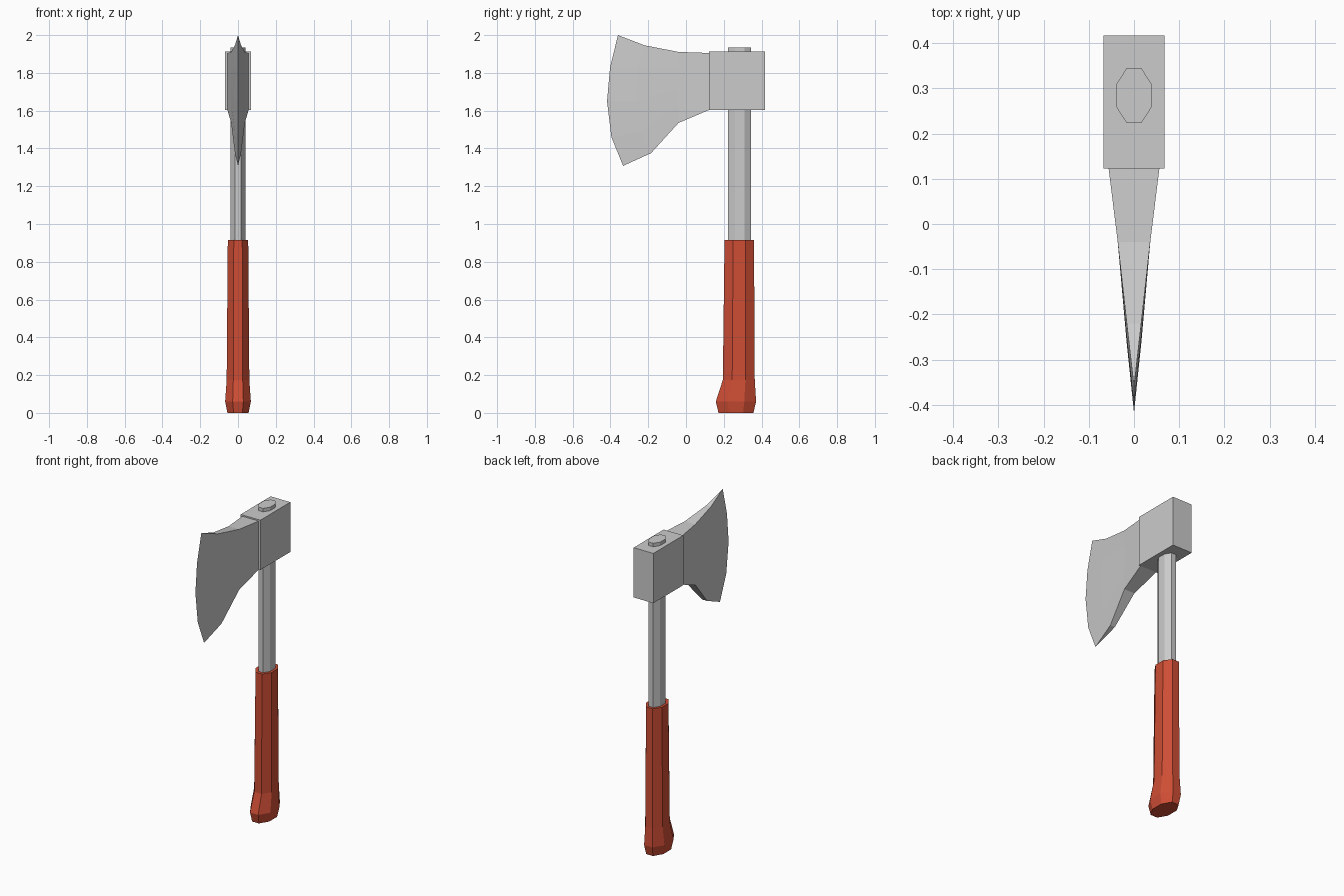
import bpy, bmesh, math

if "Cube" in bpy.data.objects:
    bpy.data.objects.remove(bpy.data.objects["Cube"])


def make_object(name, verts, faces, material=None):
    mesh = bpy.data.meshes.new(name)
    mesh.from_pydata(verts, [], faces)
    bm = bmesh.new()
    bm.from_mesh(mesh)
    bmesh.ops.recalc_face_normals(bm, faces=bm.faces)
    bm.to_mesh(mesh)
    bm.free()
    obj = bpy.data.objects.new(name, mesh)
    bpy.context.collection.objects.link(obj)
    if material:
        mesh.materials.append(material)
    return obj


def octagon_loft(name, sections, material=None):
    """Sections are (z, half width in x, y min, y max) of a flat-sided octagon."""
    verts, faces, n = [], [], 8
    k = 1 / math.cos(math.pi / n)
    for z, hx, y0, y1 in sections:
        for i in range(n):
            a = math.tau * (i + 0.5) / n
            verts.append((hx * k * math.cos(a),
                          (y0 + y1) / 2 + (y1 - y0) / 2 * k * math.sin(a), z))
    for s in range(len(sections) - 1):
        for i in range(n):
            j = (i + 1) % n
            faces.append((s * n + i, s * n + j, (s + 1) * n + j, (s + 1) * n + i))
    last = (len(sections) - 1) * n
    faces += [tuple(range(n)), tuple(range(last, last + n))]
    return make_object(name, verts, faces, material)


red = bpy.data.materials.new("grip_red")
red.diffuse_color = (0.62, 0.075, 0.035, 1)
red.use_nodes = True
red.node_tree.nodes["Principled BSDF"].inputs["Base Color"].default_value = red.diffuse_color

# Shaft, poking out through the top of the head
octagon_loft("shaft", [(0.8, 0.039, 0.223, 0.345), (1.935, 0.039, 0.223, 0.345)])

# Grip with flared pommel
octagon_loft("grip", [(0.0, 0.056, 0.172, 0.357), (0.06, 0.068, 0.158, 0.371),
                      (0.175, 0.060, 0.195, 0.364), (0.915, 0.054, 0.204, 0.360)], red)

# Head block around the shaft
bpy.ops.mesh.primitive_cube_add(size=1, location=(0, 0.27, 1.759))
block = bpy.context.object
block.name = "head_block"
block.scale = (0.135, 0.294, 0.309)
bpy.ops.object.transform_apply(location=True, rotation=False, scale=True)

# Blade: columns run from neck to cutting edge, as half thickness and (y, z) points top to bottom
columns = [
    (0.057, [(0.13, z) for z in (1.905, 1.83, 1.756, 1.68, 1.607)]),
    (0.036, [(-0.04, z) for z in (1.911, 1.82, 1.72, 1.63, 1.535)]),
    (0.016, [(-0.22, 1.946), (-0.253, 1.83), (-0.265, 1.65), (-0.243, 1.49), (-0.185, 1.375)]),
    (0.0, [(-0.36, 2.0), (-0.402, 1.83), (-0.418, 1.65), (-0.395, 1.46), (-0.333, 1.308)]),
]
around = [(c, -1) for c in columns] + [(c, 1) for c in columns[-2::-1]]
n, rows = len(around), 5
verts = [(side * col[0], *col[1][r]) for r in range(rows) for col, side in around]
faces = []
for r in range(rows - 1):
    for i in range(n):
        j = (i + 1) % n
        faces.append((r * n + i, r * n + j, (r + 1) * n + j, (r + 1) * n + i))
# Top and bottom surfaces of the blade
for base in (0, (rows - 1) * n):
    faces += [(base, base + 1, base + 5, base + 6),
              (base + 1, base + 2, base + 4, base + 5),
              (base + 2, base + 3, base + 4)]
make_object("blade", verts, faces)
